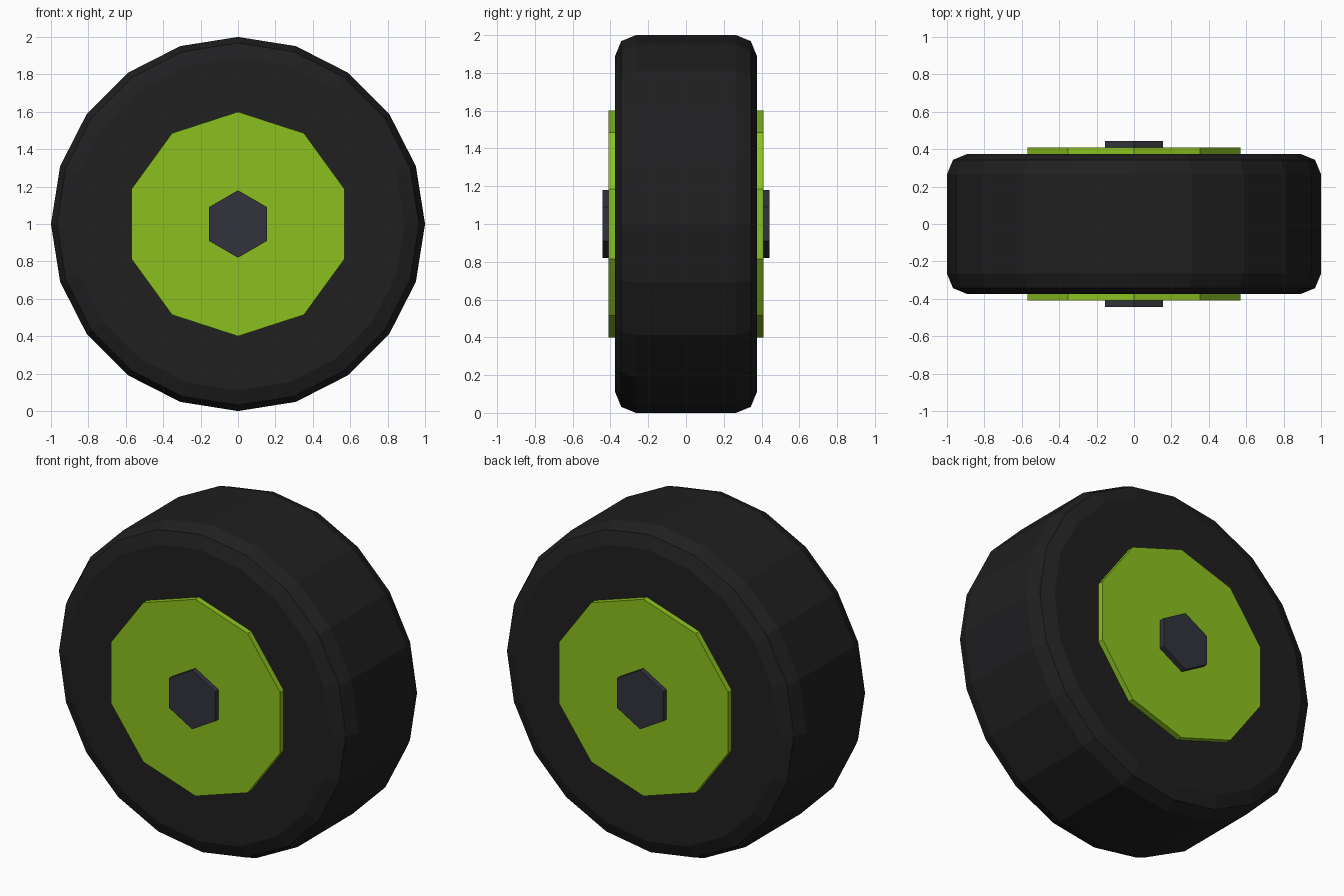
import bpy, bmesh
from math import sin, cos, tau

if "Cube" in bpy.data.objects:
    bpy.data.objects.remove(bpy.data.objects["Cube"])


def material(name, color):
    m = bpy.data.materials.new(name)
    m.diffuse_color = (*color, 1)
    m.use_nodes = True
    m.node_tree.nodes["Principled BSDF"].inputs["Base Color"].default_value = m.diffuse_color
    return m


def lathe(name, half_profile, sides, mat, z=1.0):
    """Solid turned around the y axis; half_profile holds (radius, y) from the middle outward."""
    profile = [(r, -y) for r, y in reversed(half_profile)] + half_profile
    bm = bmesh.new()
    rings = [[bm.verts.new((r * sin(tau * i / sides), y, z + r * cos(tau * i / sides)))
              for i in range(sides)] for r, y in profile]
    for a, b in zip(rings, rings[1:]):
        for i in range(sides):
            j = (i + 1) % sides
            bm.faces.new((a[i], a[j], b[j], b[i]))
    bm.faces.new(rings[0])
    bm.faces.new(rings[-1])
    bmesh.ops.recalc_face_normals(bm, faces=bm.faces)
    mesh = bpy.data.meshes.new(name)
    bm.to_mesh(mesh)
    bm.free()
    mesh.materials.append(mat)
    obj = bpy.data.objects.new(name, mesh)
    bpy.context.collection.objects.link(obj)
    return obj


rubber = material("rubber", (0.014, 0.014, 0.015))
green = material("green_paint", (0.26, 0.53, 0.013))
steel = material("dark_steel", (0.032, 0.034, 0.045))

# Tyre with rounded shoulders
lathe("tyre", [(1.0, 0.265), (0.968, 0.343), (0.89, 0.375)], 20, rubber)
# Rim disc showing on both sides
lathe("rim", [(0.6, 0.41)], 10, green)
# Hexagonal axle running through the wheel
lathe("axle", [(0.18, 0.443)], 6, steel)
